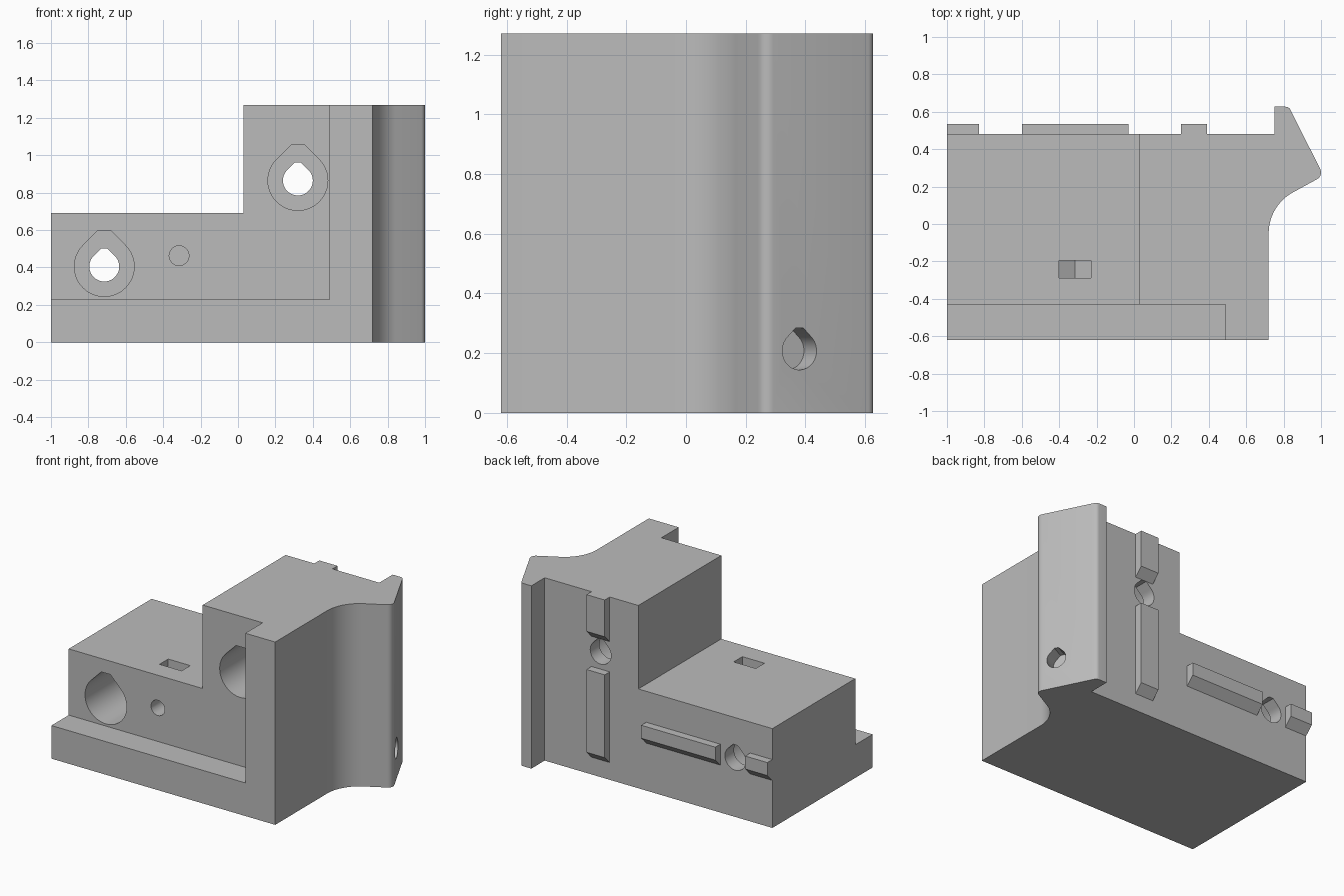
import bpy
import bmesh
from math import sin, cos, radians, pi, sqrt
from mathutils import Vector

cube = bpy.data.objects.get("Cube")
if cube:
    bpy.data.objects.remove(cube, do_unlink=True)

grey = bpy.data.materials.new("light_grey")
grey.use_nodes = True
colour = (0.5, 0.5, 0.5, 1)
grey.diffuse_color = colour
grey.node_tree.nodes["Principled BSDF"].inputs["Base Color"].default_value = colour

X, Y, Z = Vector((1, 0, 0)), Vector((0, 1, 0)), Vector((0, 0, 1))


def prism(name, outline, origin, u, v, sweep):
    """Extrude a flat outline, drawn on axes u and v, along the sweep vector."""
    bm = bmesh.new()
    verts = [bm.verts.new(origin + u * a + v * b) for a, b in outline]
    face = bm.faces.new(verts)
    ext = bmesh.ops.extrude_face_region(bm, geom=[face])
    moved = [g for g in ext["geom"] if isinstance(g, bmesh.types.BMVert)]
    bmesh.ops.translate(bm, vec=sweep, verts=moved)
    bmesh.ops.recalc_face_normals(bm, faces=bm.faces[:])
    mesh = bpy.data.meshes.new(name)
    bm.to_mesh(mesh)
    bm.free()
    mesh.materials.append(grey)
    obj = bpy.data.objects.new(name, mesh)
    bpy.context.collection.objects.link(obj)
    return obj


def rect(a0, a1, b0, b1):
    return [(a0, b0), (a1, b0), (a1, b1), (a0, b1)]


def arc(cx, cy, r, start, end, steps):
    angles = [radians(start + (end - start) * i / steps) for i in range(steps + 1)]
    return [(cx + r * cos(t), cy + r * sin(t)) for t in angles]


def teardrop(cx, cy, r):
    """Round hole with a 45 degree roof and a flat top."""
    top = 1.2 * r
    half = r * sqrt(2) - top
    return arc(cx, cy, r, 135, 405, 36) + [(cx + half, cy + top), (cx - half, cy + top)]


def activate(obj):
    bpy.ops.object.select_all(action="DESELECT")
    obj.select_set(True)
    bpy.context.view_layer.objects.active = obj


def cut(target, cutter):
    cutter.hide_render = True
    mod = target.modifiers.new("cut", "BOOLEAN")
    mod.operation = "DIFFERENCE"
    mod.solver = "EXACT"
    mod.object = cutter
    activate(target)
    bpy.ops.object.modifier_apply(modifier=mod.name)
    bpy.data.objects.remove(cutter, do_unlink=True)


# Main block with the flared hook on its left side
plan = [(-1, -0.62), (0.72, -0.62)]
plan += arc(0.97, -0.05, 0.25, 180, 121, 16)
plan += arc(0.96, 0.275, 0.04, -59, 26, 6)
plan += arc(0.81, 0.597, 0.03, 26, 90, 5)
plan += [(0.75, 0.627), (0.75, 0.48), (-1, 0.48)]
body = prism("body", plan, Vector(), X, Y, Z * 1.27)

# Step on the right side and ledge along the front
cut(body, prism("step_cutter", rect(-1.2, 0.03, 0.69, 1.5), Y * -1, X, Z, Y * 2))
cut(body, prism("ledge_cutter", rect(-1.2, 0.49, 0.23, 1.5), Y * -1, X, Z, Y * 0.57))

# Screw holes with deep counterbores
for cx, cz in ((-0.715, 0.405), (0.32, 0.865)):
    cut(body, prism("counterbore", teardrop(cx, cz, 0.16), Y * -0.5, X, Z, Y * 0.88))
    cut(body, prism("screw_hole", teardrop(cx, cz, 0.08), Y * 0.3, X, Z, Y * 0.4))

# Nut slot from the top and its small front hole
nut_x = -0.315
slot = [(nut_x - 0.085, 0.8), (nut_x - 0.085, 0.414), (nut_x, 0.365),
        (nut_x + 0.085, 0.414), (nut_x + 0.085, 0.8)]
cut(body, prism("nut_slot", slot, Y * -0.29, X, Z, Y * 0.095))
small = arc(nut_x, 0.463, 0.053, 0, 345, 23)
cut(body, prism("small_hole", small, Y * -0.5, X, Z, Y * 0.4))

# Blind hole square to the slanted hook face
normal = Vector((cos(radians(26)), sin(radians(26)), 0))
along = Vector((-normal.y, normal.x, 0))
centre = Vector((0.946, 0.377, 0.208))
cut(body, prism("hook_hole", teardrop(0, 0, 0.064), centre + normal * 0.1,
                along, Z, normal * -0.19))

activate(body)
bpy.ops.object.shade_smooth_by_angle(angle=radians(25))

# Back locating ribs with undersides sloped at 45 degrees
ribs = {
    "right_end_rib": (-1, -0.83, 0.33, 0.475),
    "long_horizontal_rib": (-0.6, -0.03, 0.33, 0.475),
    "long_vertical_rib": (0.25, 0.39, 0.12, 0.75),
    "top_vertical_rib": (0.25, 0.39, 0.96, 1.27),
}
for name, (x0, x1, z0, z1) in ribs.items():
    side = [(0.48, z0), (0.535, z0 + 0.055), (0.535, z1), (0.48, z1)]
    prism(name, side, X * x0, Y, Z, X * (x1 - x0))
